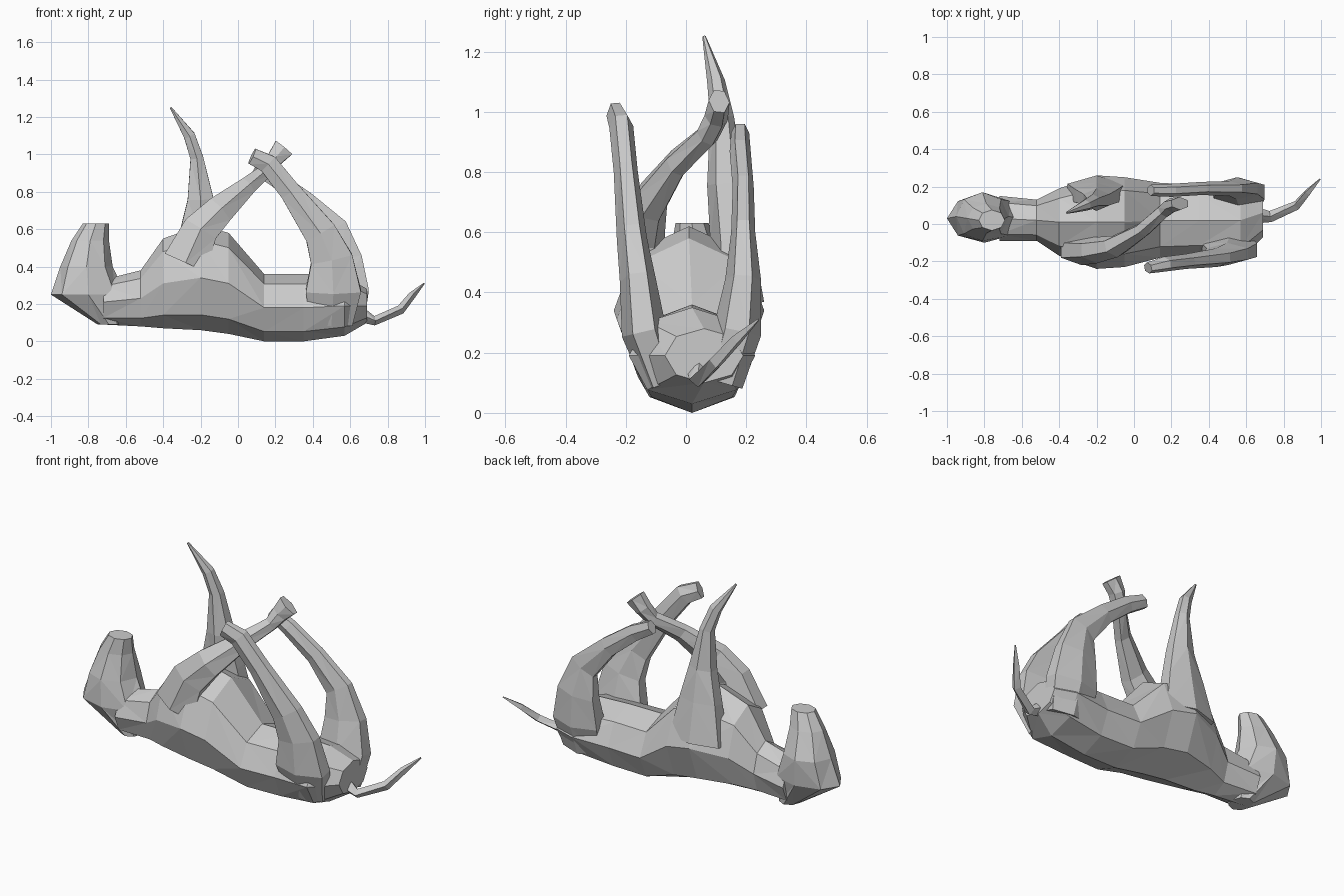
import bpy, bmesh, math
from mathutils import Vector


def loft(name, rings, sides=7, axis=None, phase=0.0):
    """Faceted limb: each ring is (x, y, z, in-plane radius, sideways radius)."""
    bm = bmesh.new()
    pts = [Vector(r[:3]) for r in rings]
    last = len(pts) - 1
    loops = []
    for i, r in enumerate(rings):
        if axis:
            t = Vector(axis)
        else:
            t = (pts[min(i + 1, last)] - pts[max(i - 1, 0)]).normalized()
        y = Vector((0, 1, 0))
        side = (y - t * y.dot(t)).normalized()
        up = side.cross(t)
        loop = []
        for k in range(sides):
            a = phase + 2 * math.pi * k / sides
            loop.append(bm.verts.new(pts[i] + side * r[4] * math.cos(a) + up * r[3] * math.sin(a)))
        loops.append(loop)
    for a, b in zip(loops, loops[1:]):
        for k in range(sides):
            j = (k + 1) % sides
            # alternate triangles give the faceted look
            if k % 2:
                bm.faces.new((a[k], a[j], b[j]))
                bm.faces.new((a[k], b[j], b[k]))
            else:
                bm.faces.new((a[k], a[j], b[k]))
                bm.faces.new((a[j], b[j], b[k]))
    bm.faces.new(loops[0])
    bm.faces.new(loops[-1])
    bmesh.ops.recalc_face_normals(bm, faces=bm.faces)
    mesh = bpy.data.meshes.new(name)
    bm.to_mesh(mesh)
    bm.free()
    ob = bpy.data.objects.new(name, mesh)
    bpy.context.collection.objects.link(ob)
    return ob


# Torso lying on its back, neck to rump
loft("torso", [
    (-0.72, 0.03, 0.21, 0.12, 0.12),
    (-0.52, 0.02, 0.23, 0.15, 0.11),
    (-0.40, 0.01, 0.31, 0.24, 0.18),
    (-0.20, 0.01, 0.34, 0.28, 0.25),
    (-0.05, 0.01, 0.31, 0.27, 0.24),
    (0.14, 0.02, 0.18, 0.18, 0.20),
    (0.35, 0.02, 0.18, 0.18, 0.19),
    (0.57, 0.02, 0.19, 0.16, 0.21),
    (0.69, 0.06, 0.19, 0.09, 0.13)], sides=8, axis=(1, 0, 0))

# Head with the muzzle pointing up
loft("head", [
    (-0.69, 0.03, 0.09, 0.06, 0.07),
    (-0.80, 0.03, 0.25, 0.20, 0.13),
    (-0.81, 0.04, 0.40, 0.14, 0.13),
    (-0.79, 0.03, 0.54, 0.10, 0.08),
    (-0.76, 0.02, 0.63, 0.07, 0.055)], sides=8, axis=(0, 0, 1))

# Front foreleg crossing the chest toward the far side
loft("front_foreleg", [
    (-0.28, -0.14, 0.42, 0.14, 0.08),
    (-0.20, -0.14, 0.60, 0.11, 0.07),
    (-0.10, -0.12, 0.70, 0.09, 0.06),
    (0.05, -0.03, 0.83, 0.055, 0.04),
    (0.16, 0.07, 0.92, 0.04, 0.04),
    (0.20, 0.10, 0.98, 0.05, 0.04),
    (0.245, 0.11, 1.035, 0.065, 0.035)], sides=6)

# Back foreleg stretched straight up
loft("back_foreleg", [
    (-0.20, 0.17, 0.36, 0.18, 0.09),
    (-0.20, 0.15, 0.58, 0.13, 0.07),
    (-0.20, 0.13, 0.76, 0.08, 0.06),
    (-0.22, 0.12, 0.98, 0.04, 0.04),
    (-0.26, 0.10, 1.10, 0.035, 0.03),
    (-0.36, 0.06, 1.25, 0.006, 0.006)], sides=6)

# Front hind leg: thigh, shank and paw
loft("front_hind_leg", [
    (0.50, -0.08, 0.10, 0.13, 0.06),
    (0.51, -0.14, 0.27, 0.17, 0.075),
    (0.50, -0.16, 0.44, 0.13, 0.06),
    (0.44, -0.18, 0.58, 0.10, 0.05),
    (0.28, -0.20, 0.80, 0.065, 0.04),
    (0.16, -0.215, 0.95, 0.06, 0.04),
    (0.075, -0.235, 0.99, 0.05, 0.03)], sides=6)

# Back hind leg: thigh, shank and paw
loft("back_hind_leg", [
    (0.56, 0.12, 0.10, 0.13, 0.07),
    (0.56, 0.17, 0.27, 0.16, 0.08),
    (0.55, 0.19, 0.44, 0.13, 0.06),
    (0.51, 0.19, 0.60, 0.09, 0.04),
    (0.36, 0.19, 0.75, 0.06, 0.035),
    (0.20, 0.18, 0.87, 0.05, 0.035),
    (0.09, 0.18, 0.93, 0.04, 0.03)], sides=6)

# Thin tail curling up to a point
loft("tail", [
    (0.62, 0.05, 0.16, 0.05, 0.05),
    (0.73, 0.04, 0.11, 0.025, 0.03),
    (0.87, 0.10, 0.17, 0.025, 0.025),
    (0.93, 0.17, 0.245, 0.02, 0.02),
    (0.995, 0.24, 0.31, 0.004, 0.004)], sides=4)
